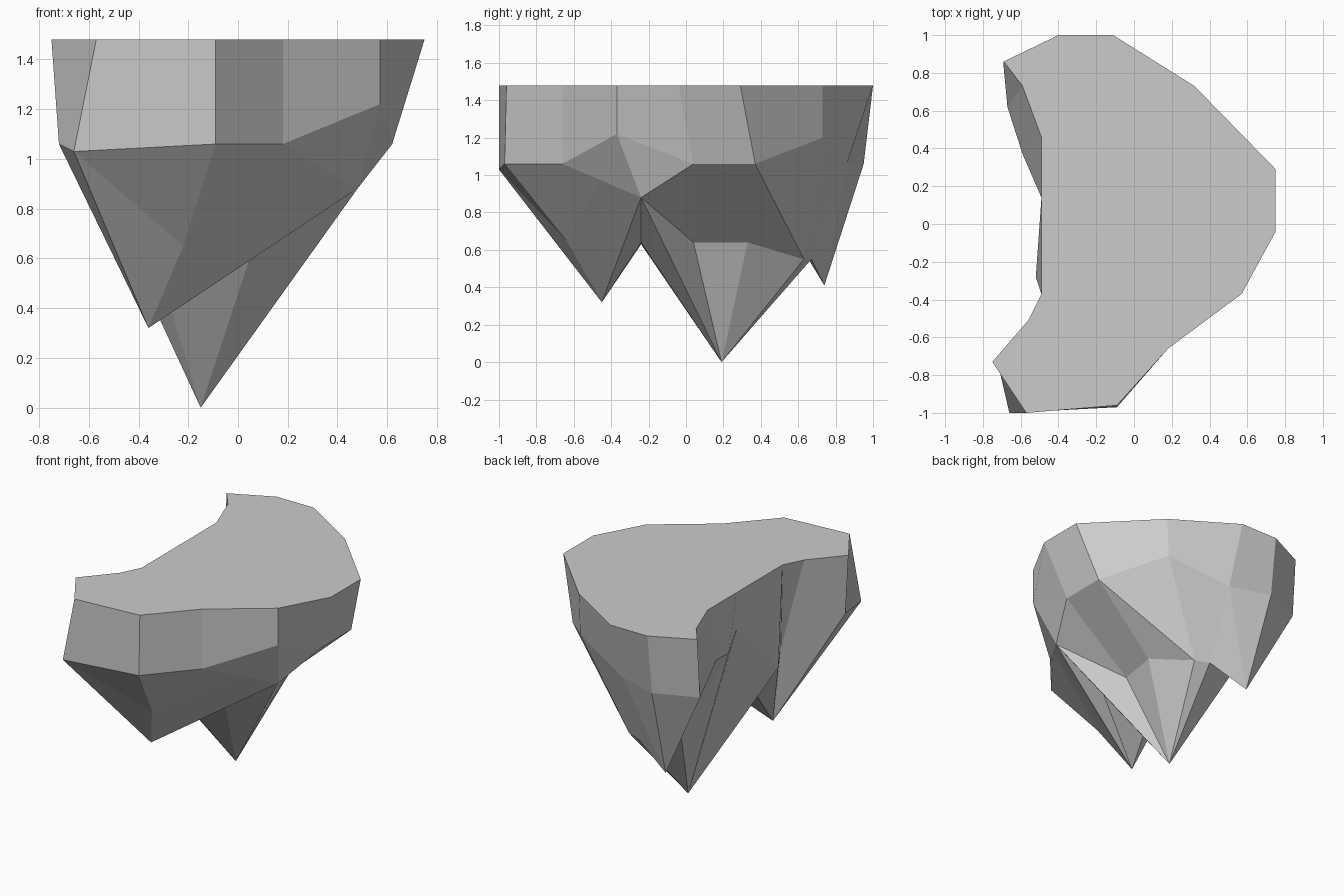
import bpy, bmesh

if "Cube" in bpy.data.objects:
    bpy.data.objects.remove(bpy.data.objects["Cube"])

TOP_Z = 1.48
# Flat crescent top, counter-clockwise (x, y)
top_outline = [(-.57, -1), (-.09, -.96), (.18, -.66), (.57, -.37), (.75, -.04), (.75, .29),
               (.32, .73), (-.11, 1), (-.40, 1), (-.69, .86), (-.59, .73), (-.49, .46),
               (-.49, .14), (-.49, -.37), (-.56, -.51), (-.75, -.73)]
# Lower edge of the cliff band, matched point for point with the top
cliff_base = [(-.66, -1, 1.03), (-.09, -.97, 1.06), (.18, -.66, 1.06), (.57, -.37, 1.22),
              (.62, .04, 1.06), (.62, .37, 1.06), (.31, .73, 1.20), (-.11, .86, 1.06),
              (-.40, .95, 1.06), (-.69, .83, 1.06), (-.67, .62, 1.24), (-.59, .37, 1.17),
              (-.49, .14, 1.22), (-.52, -.28, .80), (-.42, -.45, .84), (-.72, -.74, 1.06)]
# Underside: notches, saddles and spike tips
under = {"notch": (.48, -.24, .88), "l4": (.10, .04, .64), "l5": (.15, .33, .64),
         "sad": (.06, -.24, .64), "q": (-.34, -.24, .63), "s2": (0, .63, .55),
         "s1": (-.10, .67, .55), "r": (-.38, .60, .64), "p": (-.22, -.64, .65),
         "w": (.33, -.45, .97),
         "tip_mid": (-.15, .19, 0), "tip_front": (-.36, -.45, .32), "tip_back": (-.36, .74, .41)}

bm = bmesh.new()
top = [bm.verts.new((x, y, TOP_Z)) for x, y in top_outline]
base = [bm.verts.new(p) for p in cliff_base]
pts = {k: bm.verts.new(p) for k, p in under.items()}
pts.update({f"m{i}": v for i, v in enumerate(base)})


def face(names):
    bm.faces.new([pts[n] for n in names.split()])


def spike(tip, rim):
    rim = rim.split()
    for a, b in zip(rim, rim[1:] + rim[:1]):
        face(f"{tip} {b} {a}")


# Plateau and cliff band (the inner bend is folded along one diagonal)
bm.faces.new(top)
for i in range(len(top)):
    j = (i + 1) % len(top)
    if i == 13:
        bm.faces.new((base[i], base[j], top[i]))
        bm.faces.new((base[j], top[j], top[i]))
    else:
        bm.faces.new((base[i], base[j], top[j], top[i]))

# Facets joining the cliff band to the spikes
for f in ("m2 w notch m3", "m3 notch m4", "notch l4 m4", "m1 p w m2", "m0 p m1",
          "l4 l5 m5 m4", "l5 s2 m5", "m5 s2 m6", "s2 s1 m7 m6", "m10 r m11"):
    face(f)

# Three hanging spikes
spike("tip_front", "m0 p w notch sad q m13 m14 m15")
spike("tip_mid", "sad notch l4 l5 s2 s1 r m11 m12 m13 q")
spike("tip_back", "s1 m7 m8 m9 m10 r")

bmesh.ops.recalc_face_normals(bm, faces=bm.faces)
mesh = bpy.data.meshes.new("floating_rock")
bm.to_mesh(mesh)
bm.free()
rock = bpy.data.objects.new("floating_rock", mesh)
bpy.context.collection.objects.link(rock)
